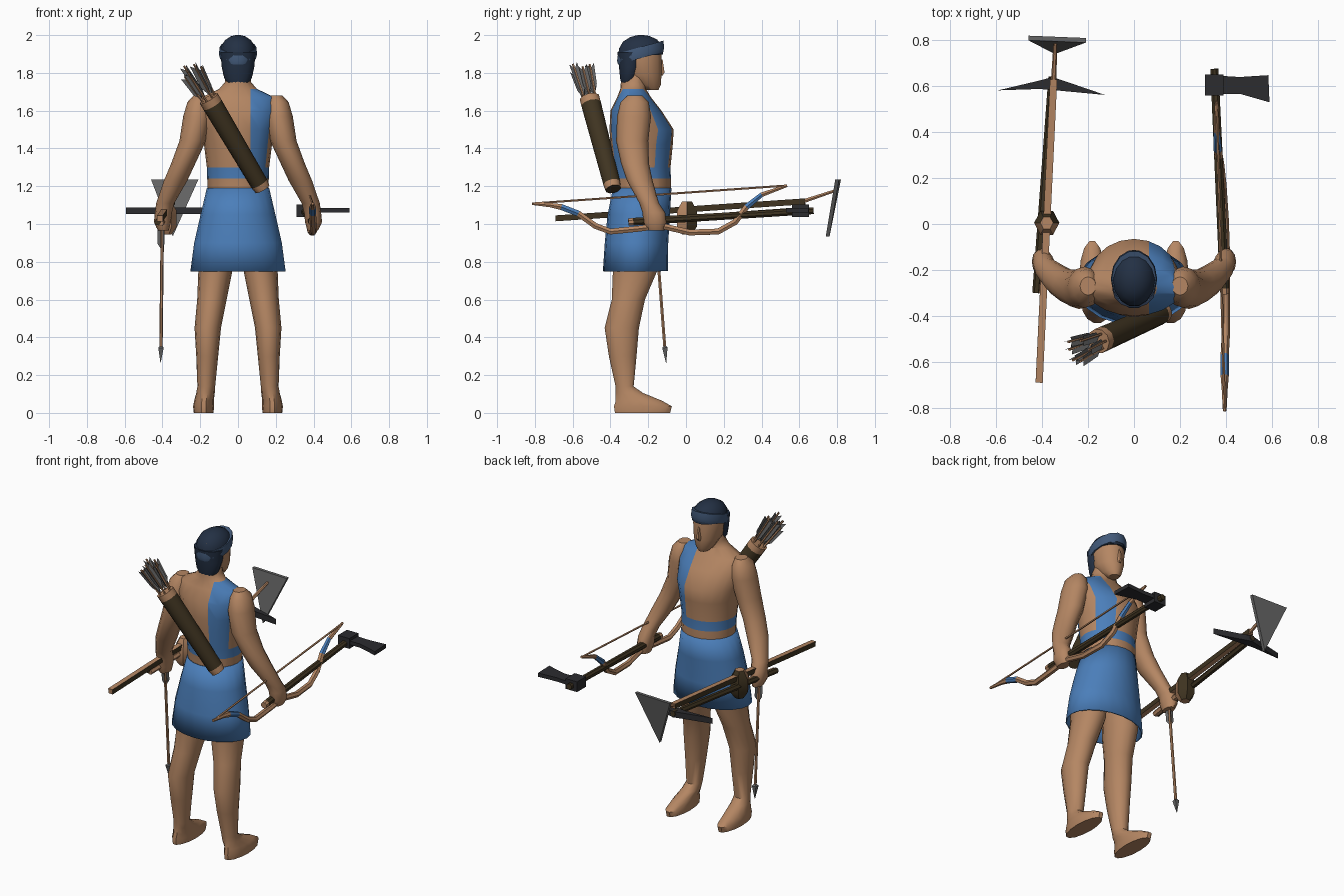
import bpy, bmesh, math
from mathutils import Vector

default = bpy.data.objects.get("Cube")
if default:
    bpy.data.objects.remove(default, do_unlink=True)

made = []


def material(name, *rgb):
    mat = bpy.data.materials.new(name)
    mat.use_nodes = True
    color = (*rgb, 1)
    mat.diffuse_color = color
    shader = mat.node_tree.nodes["Principled BSDF"]
    shader.inputs["Base Color"].default_value = color
    shader.inputs["Roughness"].default_value = 0.8
    return mat


skin = material("tan skin and wood", .46, .24, .125)
blue = material("blue cloth", .07, .21, .49)
navy = material("dark navy hair", .017, .03, .058)
slate = material("slate headband", .054, .1, .19)
brown = material("dark brown leather", .05, .034, .015)
grey = material("grey stone", .13, .13, .13)
iron = material("dark iron", .025, .025, .028)


def finish(name, bm, mats, rule=None):
    """Turn a bmesh into an object; rule(centre, normal) picks the material."""
    bmesh.ops.recalc_face_normals(bm, faces=bm.faces)
    bm.normal_update()
    if rule:
        for face in bm.faces:
            face.material_index = int(rule(face.calc_center_median(), face.normal))
    mesh = bpy.data.meshes.new(name)
    bm.to_mesh(mesh)
    bm.free()
    obj = bpy.data.objects.new(name, mesh)
    bpy.context.collection.objects.link(obj)
    for mat in mats:
        mesh.materials.append(mat)
    made.append(obj)
    return obj


def bridge(bm, rings, caps=True):
    """Skin a list of vertex rings with quads."""
    count = len(rings[0])
    for low, high in zip(rings, rings[1:]):
        for i in range(count):
            j = (i + 1) % count
            bm.faces.new((low[i], low[j], high[j], high[i]))
    if caps:
        bm.faces.new(rings[0])
        bm.faces.new(rings[-1])


def loft_mesh(sections, sides=14, tilt=0, caps=True, side=1):
    """Stack level ellipses given as (x, y, z, radius x, radius y)."""
    bm = bmesh.new()
    rings = []
    for x, y, z, rx, ry in sections:
        ring = []
        for i in range(sides):
            a = math.tau * i / sides
            dy = ry * math.sin(a)
            ring.append(bm.verts.new((side * (x + rx * math.cos(a)), y + dy, z + tilt * dy)))
        rings.append(ring)
    bridge(bm, rings, caps)
    return bm


def sweep(name, path, radii, mats, sides=8, rule=None):
    """Round bar through a list of points with one radius per point."""
    bm = bmesh.new()
    path = [Vector(p) for p in path]
    rings = []
    for k, p in enumerate(path):
        along = (path[min(k + 1, len(path) - 1)] - path[max(k - 1, 0)]).normalized()
        helper = Vector((1, 0, 0)) if abs(along.x) < 0.8 else Vector((0, 0, 1))
        u = along.cross(helper).normalized()
        v = along.cross(u)
        angles = [math.tau * (i + 0.5) / sides for i in range(sides)]
        rings.append([bm.verts.new(p + radii[k] * (u * math.cos(a) + v * math.sin(a))) for a in angles])
    bridge(bm, rings)
    return finish(name, bm, mats, rule)


def prism(name, outline, depth, mat):
    """Extrude a flat outline of 3D points along a vector."""
    bm = bmesh.new()
    depth = Vector(depth)
    bridge(bm, [[bm.verts.new(Vector(p) + shift) for p in outline] for shift in (-depth / 2, depth / 2)])
    return finish(name, bm, [mat])


def vanes(name, arrows, width):
    """Three thin feathers round each arrow, given as (start, end) pairs."""
    bm = bmesh.new()
    for start, end in arrows:
        along = (end - start).normalized()
        u = along.cross(Vector((0, 1, 0))).normalized()
        v = along.cross(u)
        for k in range(3):
            a = math.tau * k / 3
            out = (u * math.cos(a) + v * math.sin(a)) * width
            shape = (start, start.lerp(end, .3) + out, end + out, start.lerp(end, .85))
            bm.faces.new([bm.verts.new(p) for p in shape])
    return finish(name, bm, [grey])


# Torso with neck, shoulder sash and waist band
body = loft_mesh([
    (0, -.23, 1.17, .16, .15), (0, -.23, 1.24, .163, .15), (0, -.235, 1.3, .165, .153),
    (0, -.235, 1.42, .18, .165), (0, -.235, 1.5, .195, .17), (0, -.265, 1.6, .215, .135),
    (0, -.275, 1.67, .195, .09), (0, -.28, 1.715, .1, .068), (0, -.275, 1.75, .07, .07),
    (0, -.265, 1.82, .066, .07)], sides=20)
for point, normal in (((.065, 0, 0), (1, 0, 0)), ((.015, 0, 0), (1, 0, -.1))):
    bmesh.ops.bisect_plane(body, geom=body.verts[:] + body.edges[:] + body.faces[:],
                           plane_co=point, plane_no=normal)


def clothed(c, n):
    sash = c.x > .065 and c.x - .1 * c.z < .015 and 1.3 < c.z < 1.72
    return sash or 1.24 < c.z < 1.3


finish("torso", body, [skin, blue], clothed)

# Skirt, open at the hem
skirt = finish("skirt", loft_mesh([
    (0, -.232, 1.19, .165, .155), (0, -.25, 1.05, .198, .165), (0, -.262, .9, .232, .168),
    (0, -.268, .75, .252, .172)], sides=20, caps=False), [blue])
shell = skirt.modifiers.new("cloth thickness", "SOLIDIFY")
shell.thickness = 0.008

# Arms with hands, legs with feet
for side, label in ((1, "left"), (-1, "right")):
    finish(label + "_arm", loft_mesh([
        (.2, -.27, 1.68, .035, .04), (.21, -.272, 1.645, .058, .075), (.215, -.275, 1.57, .075, .09),
        (.24, -.285, 1.44, .07, .085), (.29, -.27, 1.32, .064, .074), (.33, -.245, 1.23, .062, .068),
        (.385, -.195, 1.11, .048, .052), (.395, -.17, 1.06, .045, .06), (.4, -.165, 1.01, .045, .062),
        (.395, -.16, .965, .028, .045)], sides=12, side=side), [skin])
    finish(label + "_leg", loft_mesh([
        (.182, -.23, 0, .052, .15), (.182, -.228, .035, .056, .157), (.18, -.25, .065, .052, .125),
        (.172, -.3, .105, .049, .075), (.168, -.325, .14, .047, .049), (.163, -.335, .3, .058, .075),
        (.16, -.34, .45, .07, .093), (.138, -.305, .6, .078, .09), (.12, -.27, .75, .09, .12),
        (.115, -.26, .95, .1, .12)], side=side), [skin])

# Head, nose, hair and headband
finish("head", loft_mesh([
    (0, -.18, 1.71, .03, .035), (0, -.2, 1.735, .052, .068), (0, -.225, 1.79, .078, .098),
    (0, -.238, 1.88, .088, .112), (0, -.24, 1.95, .08, .105)]), [skin])
finish("nose", loft_mesh([
    (0, -.135, 1.785, .012, .012), (0, -.13, 1.802, .016, .019), (0, -.136, 1.87, .008, .014)],
    sides=6), [skin])
finish("back_hair", loft_mesh([
    (0, -.31, 1.735, .045, .03), (0, -.302, 1.77, .072, .048), (0, -.293, 1.83, .086, .063),
    (0, -.29, 1.91, .093, .075)]), [navy])
finish("hair_cap", loft_mesh([
    (0, -.24, 1.89, .093, .122), (0, -.24, 1.935, .092, .118), (0, -.243, 1.972, .07, .092),
    (0, -.245, 1.993, .04, .05), (0, -.245, 2, .012, .015)], tilt=.06), [navy])
finish("headband", loft_mesh([
    (0, -.24, 1.878, .096, .123), (0, -.24, 1.9, .101, .128), (0, -.24, 1.937, .097, .123)],
    tilt=.28), [slate])

# Quiver slung across the back, with tan end bands
base, rim = Vector((.13, -.385, 1.185)), Vector((-.155, -.51, 1.665))
axis = (rim - base).normalized()
stops = (0, .06, .93, 1)
sweep("quiver", [base.lerp(rim, t) for t in stops], [.042, .047, .055, .055], [brown, skin], 10,
      lambda c, n: (c - base).dot(axis) > .535 or abs((c - base).dot(axis) - .016) < .012)
across = axis.cross(Vector((0, 1, 0))).normalized()
over = axis.cross(across)
arrows = []
for i in range(6):
    a = math.tau * i / 6
    spread = across * math.cos(a) + over * math.sin(a)
    start = rim + spread * .03 + axis * .01
    end = rim + spread * .05 + axis * (.17 + .02 * (i % 3))
    arrows.append((start, end))
    sweep("quiver_arrow", [start - axis * .1, end], [.006, .006], [skin], 5)
vanes("quiver_feathers", arrows, .025)

# Bow and string beside the left hand
bow = [(.395, -.815, 1.108), (.395, -.72, 1.1), (.395, -.66, 1.09), (.395, -.57, 1.055),
       (.4, -.48, .99), (.4, -.4, .96), (.4, -.25, .975), (.4, -.13, .99), (.395, .02, .955),
       (.385, .17, .96), (.375, .26, 1.01), (.365, .32, 1.09), (.36, .4, 1.155), (.36, .535, 1.203)]
sweep("bow", bow, [.008, .013] + [.018] * 10 + [.014, .008], [skin, blue], 6,
      lambda c, n: -.66 < c.y < -.57 or .32 < c.y < .4)
sweep("bow_string", [bow[0], bow[-1]], [.006, .006], [skin], 5)

# Axe in the left hand
sweep("axe_handle", [(.395, -.305, 1.01), (.394, -.28, 1.012), (.35, .675, 1.07)],
      [.02, .022, .019], [brown, skin], 8, lambda c, n: c.y < -.28)
prism("axe_socket", [(.31, .56, 1.07), (.39, .56, 1.07), (.39, .65, 1.07), (.31, .65, 1.07)],
      (0, 0, .065), iron)
prism("axe_blade", [(.38, .565, 1.073), (.46, .567, 1.073), (.59, .53, 1.073), (.585, .648, 1.073),
                    (.46, .64, 1.073), (.38, .645, 1.073)], (0, 0, .024), iron)

# Hoe in the right hand
sweep("hoe_handle", [(-.413, -.69, 1.03), (-.35, .63, 1.12)], [.022, .022], [skin, brown], 4,
      lambda c, n: abs(n.x) > .7)
sweep("hoe_neck", [(-.35, .62, 1.12), (-.342, .8, 1.18)], [.012, .008], [skin], 6)
prism("hoe_blade", [(-.46, .81, 1.235), (-.21, .8, 1.235), (-.345, .75, .935)], (0, .02, 0), grey)

# Pick in the right hand
sweep("pick_handle", [(-.425, -.3, 1.01), (-.355, .64, 1.075)], [.018, .018], [brown], 6)
prism("pick_head", [(-.592, .582, 1.07), (-.41, .588, 1.07), (-.34, .582, 1.07), (-.126, .562, 1.07),
                    (-.31, .625, 1.07), (-.355, .64, 1.07), (-.41, .625, 1.07)], (0, 0, .036), iron)

# Club in the right hand
finish("club_head", loft_mesh([
    (-.38, .005, .945, .028, .03), (-.38, .005, .985, .055, .06), (-.38, .005, 1.07, .055, .06),
    (-.38, .005, 1.12, .028, .03)], sides=6), [skin, brown], lambda c, n: n.y > .3 and n.z < .5)
sweep("club_handle", [(-.41, -.3, 1.005), (-.385, 0, 1.03)], [.018, .018], [skin], 6)

# Loose arrow hanging from the right hand
nock, neck, tip = Vector((-.4, -.165, 1.03)), Vector((-.408, -.112, .345)), Vector((-.41, -.105, .265))
sweep("loose_arrow_shaft", [nock, neck], [.009, .009], [skin], 6)
sweep("loose_arrow_head", [neck + Vector((0, 0, .012)), neck, tip], [.006, .02, .001], [grey], 4)
vanes("loose_arrow_feathers", [(nock.lerp(neck, .25), nock.lerp(neck, .07))], .025)

# Smooth shading with crisp edges
bpy.ops.object.select_all(action="DESELECT")
for obj in made:
    obj.select_set(True)
bpy.context.view_layer.objects.active = made[0]
bpy.ops.object.shade_smooth_by_angle(angle=math.radians(40))
